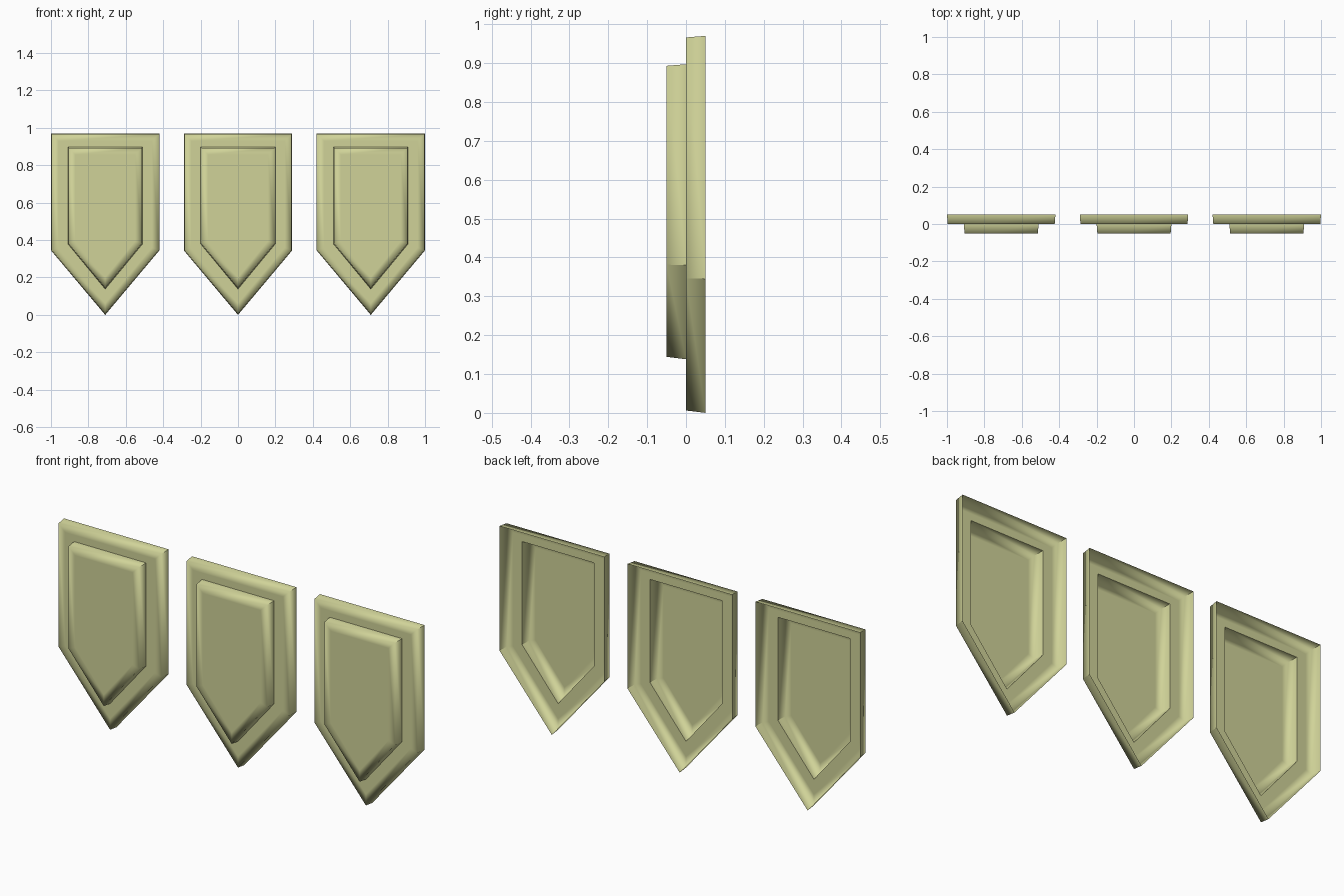
import bpy
import bmesh
from math import hypot

cube = bpy.data.objects.get("Cube")
if cube:
    bpy.data.objects.remove(cube, do_unlink=True)

# One pale olive colour for everything
olive = bpy.data.materials.new("pale_olive")
olive.use_nodes = True
colour = (0.63, 0.65, 0.315, 1)
olive.diffuse_color = colour
shader = next(n for n in olive.node_tree.nodes if n.type == "BSDF_PRINCIPLED")
shader.inputs["Base Color"].default_value = colour
shader.inputs["Roughness"].default_value = 0.8


def pennant(half, top, shoulder, tip, inset=0.0):
    """Pointed shield outline as (x, z) points, shrunk evenly by inset."""
    slope = (shoulder - tip) / half
    low = tip + inset * hypot(1, slope)
    w = half - inset
    side = low + slope * w
    return [(0, low), (w, side), (w, top - inset), (-w, top - inset), (-w, side)]


def shell(name, centre, rings, capped):
    """Join outlines at successive depths, back to front, leaving the back open."""
    bm = bmesh.new()
    loops = [[bm.verts.new((x, y, z)) for x, z in outline] for outline, y in rings]
    for a, b in zip(loops, loops[1:]):
        for i in range(len(a)):
            j = (i + 1) % len(a)
            bm.faces.new((a[i], a[j], b[j], b[i]))
    if capped:
        bm.faces.new(loops[-1])
    for face in bm.faces:
        face.smooth = True
    # Corners between the side walls stay crisp
    for a, b in zip(loops[0], loops[1]):
        bm.edges.get((a, b)).smooth = False
    mesh = bpy.data.meshes.new(name)
    bm.to_mesh(mesh)
    bm.free()
    mesh.materials.append(olive)
    obj = bpy.data.objects.new(name, mesh)
    obj.location.x = centre
    bpy.context.collection.objects.link(obj)


outer = (0.29, 0.97, 0.345, 0.0)
inner = (0.2, 0.897, 0.38, 0.138)

for side, x in (("right", -0.71), ("middle", 0), ("left", 0.71)):
    # Border with a shallow rim, open behind the raised panel
    shell(side + "_border", x, [
        (pennant(*outer), 0.05),
        (pennant(*outer, inset=0.004), 0.0),
        (pennant(*outer, inset=0.04), 0.0),
        (pennant(*inner), 0.0),
    ], capped=False)
    # Raised panel, hollow at the back
    shell(side + "_panel", x, [
        (pennant(*inner), 0.0),
        (pennant(*inner, inset=0.004), -0.05),
        (pennant(*inner, inset=0.04), -0.05),
    ], capped=True)
